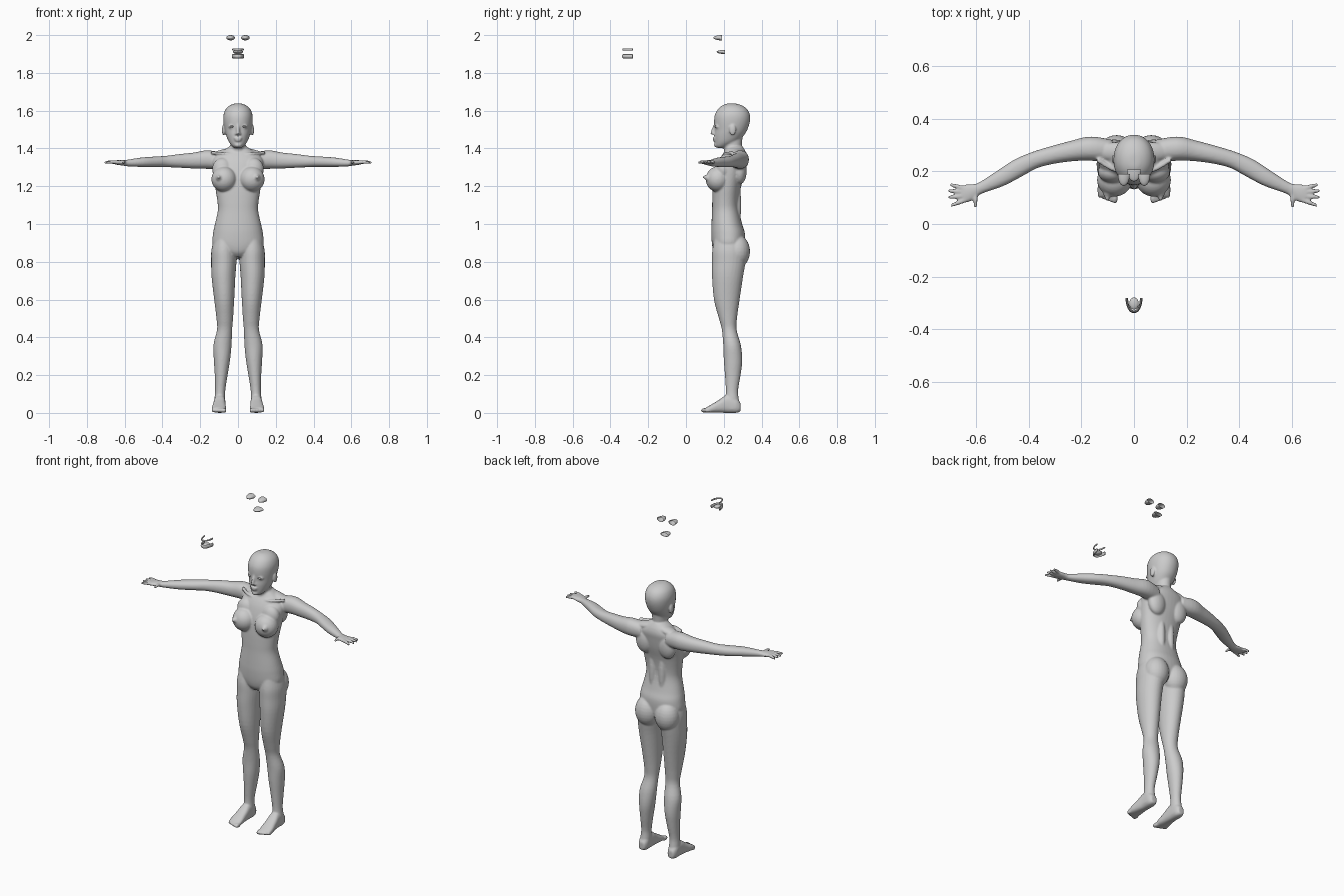
import bpy, bmesh, math
from mathutils import Vector, Matrix


def spline(rows, sub=4):
    """Catmull-Rom interpolation of loft rows."""
    out = []
    for i in range(len(rows) - 1):
        a, b, c, d = (rows[max(i - 1, 0)], rows[i], rows[i + 1], rows[min(i + 2, len(rows) - 1)])
        for k in range(sub):
            t = k / sub
            out.append([0.5 * (2 * q + (r - p) * t + (2 * p - 5 * q + 4 * r - s) * t * t
                               + (3 * q - p - 3 * r + s) * t ** 3) for p, q, r, s in zip(a, b, c, d)])
    return out + [list(rows[-1])]


def loft(bm, rows, upright=False, side=1, power=2.0, n=28):
    """Closed skin over rows of (x, y, z, radius across, radius deep)."""
    rows = spline(rows)
    pts = [Vector(r[:3]) for r in rows]
    rings = []
    for i, r in enumerate(rows):
        t = pts[min(i + 1, len(pts) - 1)] - pts[max(i - 1, 0)]
        u, v = Vector((1, 0, 0)), Vector((0, 1, 0))
        if not upright:
            u, v = Vector((-t.y, t.x, 0)).normalized(), Vector((0, 0, 1))
        ring = []
        for k in range(n):
            a = 2 * math.pi * k / n
            c, s = math.cos(a), math.sin(a)
            p = (pts[i] + u * math.copysign(abs(c) ** (2 / power), c) * r[3]
                 + v * math.copysign(abs(s) ** (2 / power), s) * r[4])
            ring.append(bm.verts.new((p.x * side, p.y, p.z)))
        rings.append(ring)
    for a, b in zip(rings, rings[1:]):
        for k in range(n):
            bm.faces.new((a[k], a[(k + 1) % n], b[(k + 1) % n], b[k]))
    bm.faces.new(rings[0])
    bm.faces.new(rings[-1])


def ball(bm, c, r, tilt=0.0):
    m = Matrix.Translation(c) @ Matrix.Rotation(tilt, 4, 'Y') @ Matrix.Diagonal((*r, 1))
    return bmesh.ops.create_uvsphere(bm, u_segments=24, v_segments=14, radius=1, matrix=m)['verts']


def finish(bm, name):
    bmesh.ops.recalc_face_normals(bm, faces=bm.faces[:])
    for f in bm.faces:
        f.smooth = True
    me = bpy.data.meshes.new(name)
    bm.to_mesh(me)
    bm.free()
    ob = bpy.data.objects.new(name, me)
    bpy.context.collection.objects.link(ob)
    return ob


def level(z, front, back, half, x=0.0):
    return (x, (front + back) / 2, z, half, (back - front) / 2)


bm = bmesh.new()

# Torso
loft(bm, [level(*r) for r in [
    (.825, .17, .28, .05), (.85, .148, .305, .095), (.89, .138, .312, .134), (.95, .134, .312, .132),
    (1.0, .135, .297, .122), (1.07, .138, .282, .107), (1.12, .139, .28, .109), (1.19, .142, .29, .12),
    (1.26, .150, .308, .13), (1.32, .168, .318, .135), (1.355, .185, .322, .125),
    (1.385, .205, .315, .085), (1.41, .215, .30, .045)]], True, power=2.2, n=40)

# Neck
loft(bm, [level(*r) for r in [(1.34, .20, .312, .06), (1.375, .203, .30, .045),
                              (1.41, .198, .295, .041), (1.46, .195, .30, .042)]], True)

# Head
loft(bm, [level(*r) for r in [
    (1.402, .168, .20, .016), (1.413, .155, .23, .032), (1.437, .152, .275, .05),
    (1.47, .150, .307, .063), (1.50, .152, .325, .071), (1.54, .149, .338, .077),
    (1.575, .152, .339, .077), (1.605, .167, .326, .067), (1.625, .188, .302, .048),
    (1.636, .212, .272, .024), (1.638, .23, .25, .008)]], True, power=2.1, n=40)

# Nose, lips and chin
loft(bm, [(0, .156, 1.53, .007, .008), (0, .150, 1.51, .008, .011),
          (0, .145, 1.49, .010, .013), (0, .15, 1.474, .012, .012)], True)
ball(bm, (0, .139, 1.481), (.009, .010, .008))
ball(bm, (0, .150, 1.454), (.022, .009, .006))
ball(bm, (0, .151, 1.443), (.018, .009, .006))
ball(bm, (0, .162, 1.418), (.02, .014, .013))

for s in (1, -1):
    # Ears, eyelids and nostril wings
    ball(bm, (s * .077, .247, 1.497), (.008, .018, .029))
    ball(bm, (s * .033, .167, 1.516), (.018, .013, .011))
    ball(bm, (s * .011, .149, 1.477), (.006, .008, .006))

    # Breasts
    ball(bm, (s * .074, .168, 1.237), (.067, .064, .067))
    ball(bm, (s * .082, .198, 1.29), (.055, .042, .06))
    ball(bm, (s * .098, .118, 1.245), (.02, .018, .02))
    ball(bm, (s * .102, .101, 1.248), (.009, .013, .009))

    # Collar bones, shoulder blades, back muscles and buttocks
    loft(bm, [(.012, .208, 1.365, .007, .007), (.07, .205, 1.372, .008, .007),
              (.14, .245, 1.378, .009, .009)], side=s)
    ball(bm, (s * .075, .285, 1.285), (.055, .037, .075))
    ball(bm, (s * .032, .262, 1.10), (.024, .03, .16))
    ball(bm, (s * .066, .272, .855), (.071, .067, .088))

    # Trapezius
    ball(bm, (s * .07, .275, 1.375), (.085, .036, .022), s * .22)

    # Legs
    loft(bm, [level(*r) for r in [
        (.92, .15, .30, .055, .072), (.86, .139, .316, .066, .075), (.80, .138, .315, .067, .075),
        (.72, .138, .302, .063, .077), (.60, .148, .284, .053, .073), (.50, .174, .27, .044, .07),
        (.44, .19, .268, .040, .071), (.36, .197, .29, .048, .082), (.28, .20, .298, .043, .085),
        (.20, .206, .289, .034, .089), (.12, .211, .276, .027, .094), (.07, .208, .28, .029, .096),
        (.02, .20, .286, .029, .097)]], True, s)

    # Feet and toes
    loft(bm, [(.097, .289, .03, .018, .022), (.097, .265, .04, .029, .04), (.097, .215, .047, .031, .047),
              (.099, .175, .035, .034, .034), (.101, .135, .023, .038, .022),
              (.101, .105, .015, .036, .013)], side=s, power=2.6)
    for i in range(5):
        ball(bm, (s * (.073 + .0145 * i), .101 + .004 * i, .013),
             (.012 - .001 * i, .023 - .001 * i, .013 - .0007 * i))

    # Arms with palms
    loft(bm, [(.09, .278, 1.335, .043, .045), (.165, .287, 1.341, .046, .049),
              (.235, .278, 1.336, .039, .042), (.31, .263, 1.334, .034, .036),
              (.38, .243, 1.331, .032, .030), (.44, .214, 1.329, .035, .028),
              (.51, .173, 1.327, .031, .025), (.58, .139, 1.323, .022, .018),
              (.602, .130, 1.323, .024, .015), (.63, .119, 1.325, .033, .013),
              (.655, .110, 1.327, .032, .010)], side=s, power=2.2)

    # Fingers and thumb
    for base, tip in [((.645, .135), (.700, .151)), ((.647, .121), (.709, .127)),
                      ((.645, .106), (.709, .101)), ((.640, .092), (.698, .070)),
                      ((.603, .118), (.604, .064))]:
        mid = [(a + b) / 2 for a, b in zip(base, tip)]
        loft(bm, [(*base, 1.326, .009, .010), (*mid, 1.328, .0085, .009),
                  (*tip, 1.325, .006, .006)], side=s, n=12)

# Fuse the body into one smooth skin
body = finish(bm, "body")
remesh = body.modifiers.new("fuse", 'REMESH')
remesh.mode = 'VOXEL'
remesh.voxel_size = .005
remesh.use_smooth_shade = True
soften = body.modifiers.new("soften", 'SMOOTH')
soften.factor = .5
soften.iterations = 5


# Open cups floating above the head: eye sockets and mouth bag
def cup(name, c, r):
    b = bmesh.new()
    ball(b, c, r)
    bmesh.ops.bisect_plane(b, geom=b.verts[:] + b.edges[:] + b.faces[:], plane_co=c,
                           plane_no=(0, 1, 0), clear_outer=True)
    finish(b, name)


for s, word in ((1, "left"), (-1, "right")):
    cup(word + "_eye_socket", (s * .039, .19, 1.986), (.023, .045, .014))
    b = bmesh.new()
    ball(b, (s * .033, .161, 1.516), (.012, .011, .006))
    finish(b, word + "_eye")
cup("mouth_bag", (0, .207, 1.911), (.027, .045, .011))

# Upper and lower dental arches and tongue, floating in front
arch = [(-.028, -.282), (-.024, -.308), (-.013, -.329), (0, -.334), (.013, -.329), (.024, -.308), (.028, -.282)]
for name, z, ru, rv in (("upper_teeth", 1.924, .003, .005), ("lower_teeth", 1.888, .005, .011)):
    b = bmesh.new()
    loft(b, [(x, y, z, ru, rv) for x, y in arch], n=12)
    finish(b, name)
b = bmesh.new()
ball(b, (0, -.303, 1.888), (.018, .023, .009))
finish(b, "tongue")
